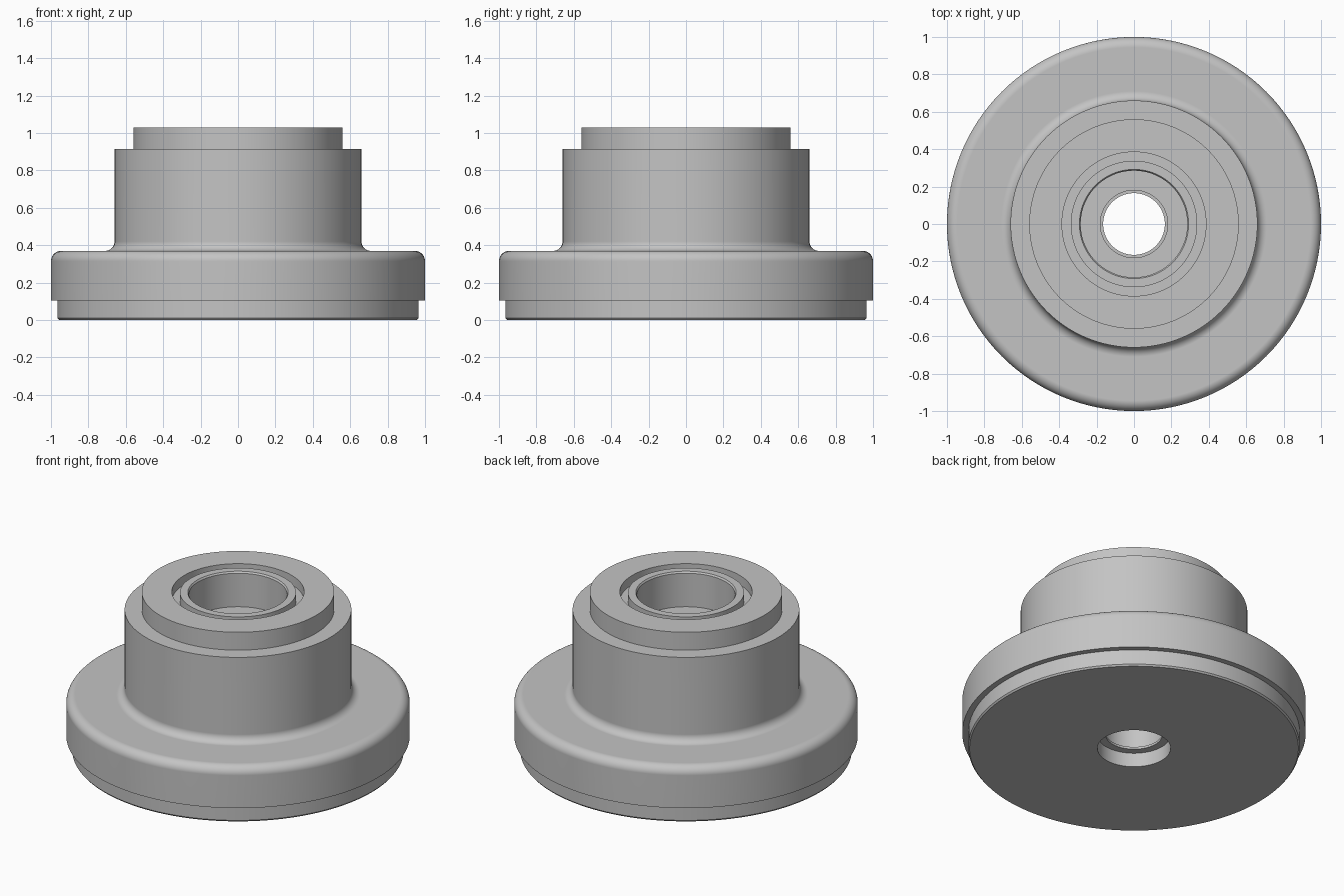
import bpy
import bmesh
import math

cube = bpy.data.objects.get("Cube")
if cube:
    bpy.data.objects.remove(cube, do_unlink=True)

SEGMENTS = 128
HUB_R, FLANGE_R, FLANGE_TOP = 0.66, 1.0, 0.37
STEP_Z, TOP_Z = 0.915, 1.03
PLATE_TOP, SEAT_Z = 0.105, 0.80

grey = bpy.data.materials.new("machined_grey")
grey.use_nodes = True
colour = (0.55, 0.55, 0.55, 1)
grey.diffuse_color = colour
grey.node_tree.nodes["Principled BSDF"].inputs["Base Color"].default_value = colour


def arc(centre, radius, start, end, steps=10):
    """Points along a fillet in the radius-height plane, angles in degrees."""
    points = []
    for i in range(steps + 1):
        a = math.radians(start + (end - start) * i / steps)
        points.append((centre[0] + radius * math.cos(a), centre[1] + radius * math.sin(a)))
    return points


def lathe(name, profile):
    """Revolve a closed (radius, height) outline about the z axis."""
    bm = bmesh.new()
    rings = []
    for r, z in profile:
        ring = []
        for i in range(SEGMENTS):
            a = math.tau * i / SEGMENTS
            ring.append(bm.verts.new((r * math.cos(a), r * math.sin(a), z)))
        rings.append(ring)
    for k, low in enumerate(rings):
        high = rings[(k + 1) % len(rings)]
        for i in range(SEGMENTS):
            j = (i + 1) % SEGMENTS
            bm.faces.new((low[i], low[j], high[j], high[i]))
    bmesh.ops.recalc_face_normals(bm, faces=bm.faces)
    mesh = bpy.data.meshes.new(name)
    bm.to_mesh(mesh)
    bm.free()
    mesh.materials.append(grey)
    obj = bpy.data.objects.new(name, mesh)
    bpy.context.collection.objects.link(obj)
    bpy.ops.object.select_all(action="DESELECT")
    obj.select_set(True)
    bpy.context.view_layer.objects.active = obj
    bpy.ops.object.shade_smooth_by_angle(angle=math.radians(30))
    # Keep the broad flat rings evenly shaded beside their fillets
    normals = obj.modifiers.new("even_shading", "WEIGHTED_NORMAL")
    normals.keep_sharp = True
    return obj


# Flanged hub with a rounded rim, a filleted root and a stepped bore
rim, root = 0.055, 0.05
hub = [(0.18, PLATE_TOP + 0.01), (0.18, PLATE_TOP), (FLANGE_R, PLATE_TOP)]
hub += arc((FLANGE_R - rim, FLANGE_TOP - rim), rim, 0, 90)
hub += arc((HUB_R + root, FLANGE_TOP + root), root, 270, 180)
hub += [(HUB_R, STEP_Z), (0.56, STEP_Z), (0.56, SEAT_Z), (0.18, SEAT_Z)]
lathe("flanged_hub", hub)

# Raised ring: outer and inner races split by a shallow groove
lathe("bearing_ring", [
    (0.56, SEAT_Z), (0.56, TOP_Z), (0.385, TOP_Z), (0.385, 0.97),
    (0.338, 0.97), (0.338, TOP_Z - 0.005), (0.292, TOP_Z - 0.005),
    (0.285, TOP_Z - 0.015), (0.285, SEAT_Z),
])

# Base plate with a counterbored centre hole and a chamfered lower edge
lathe("base_plate", [
    (0.213, 0), (0.957, 0), (0.965, 0.01), (0.965, PLATE_TOP),
    (0.18, PLATE_TOP), (0.165, PLATE_TOP), (0.165, 0.09), (0.213, 0.09),
])
